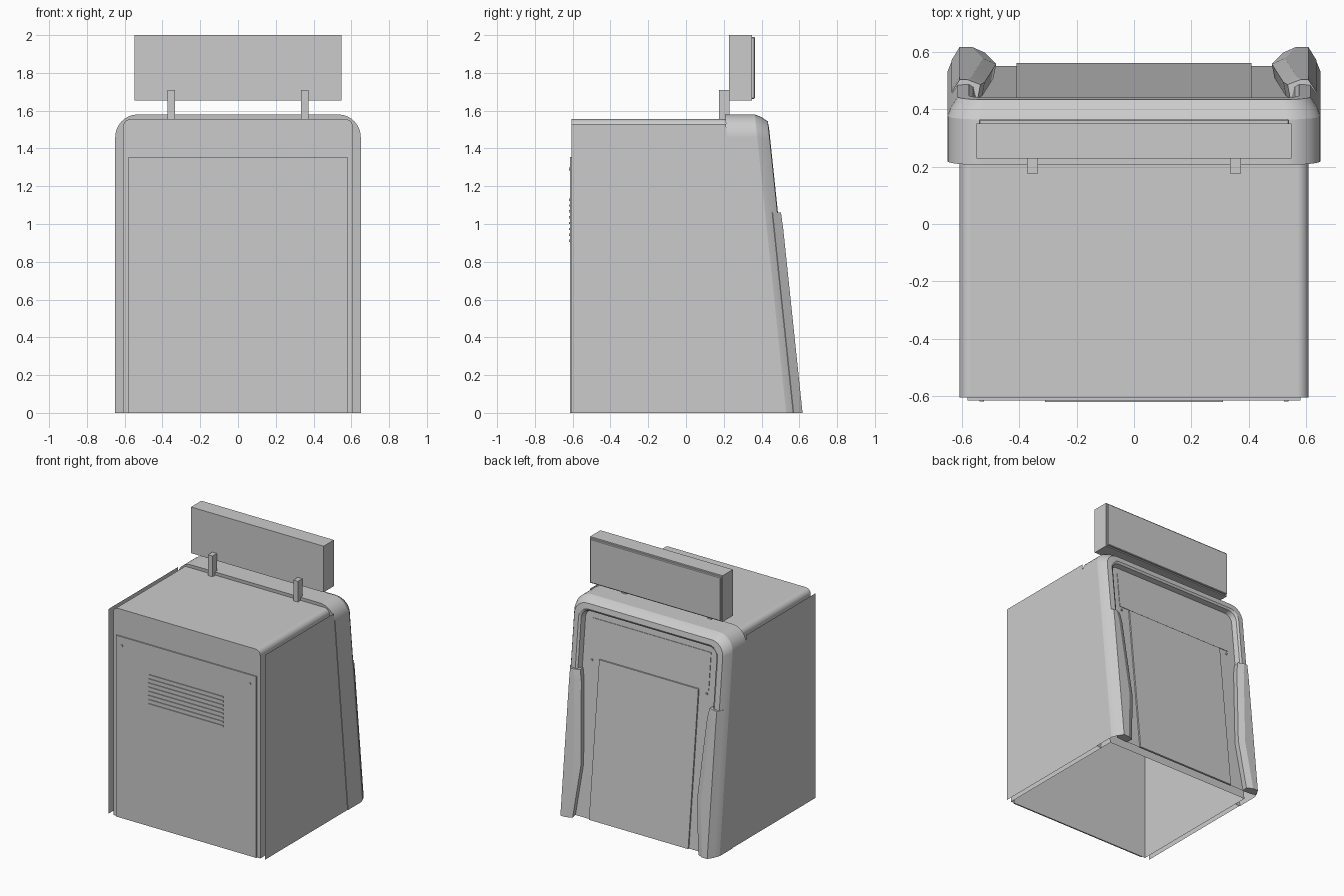
import bpy, bmesh, math
from mathutils import Vector

if "Cube" in bpy.data.objects:
    bpy.data.objects.remove(bpy.data.objects["Cube"], do_unlink=True)

grey = bpy.data.materials.new("plain_grey")
grey.use_nodes = True
COLOUR = (0.6, 0.6, 0.6, 1)
grey.diffuse_color = COLOUR
grey.node_tree.nodes["Principled BSDF"].inputs["Base Color"].default_value = COLOUR

SLOPE = 0.105  # lean of the rear face


def finish(name, bm, angle=20):
    """Turn a bmesh into a shaded object whose large faces stay flat."""
    bmesh.ops.recalc_face_normals(bm, faces=bm.faces)
    mesh = bpy.data.meshes.new(name)
    bm.to_mesh(mesh)
    bm.free()
    mesh.materials.append(grey)
    obj = bpy.data.objects.new(name, mesh)
    bpy.context.collection.objects.link(obj)
    bpy.ops.object.select_all(action="DESELECT")
    obj.select_set(True)
    bpy.context.view_layer.objects.active = obj
    bpy.ops.object.shade_smooth_by_angle(angle=math.radians(angle))
    weighted = obj.modifiers.new("flat_faces", "WEIGHTED_NORMAL")
    weighted.keep_sharp = True


def arch(w, top, r, y, lean=SLOPE, steps=8):
    """Arch outline standing on the ground, leaning with height."""
    half = [(w, 0)]
    for i in range(steps + 1):
        a = math.pi / 2 * i / steps
        half.append((w - r + r * math.cos(a), top - r + r * math.sin(a)))
    pts = half + [(-x, z) for x, z in reversed(half)]
    return [Vector((x, y - lean * z, z)) for x, z in pts]


def loft(bm, sections, closed=False):
    """Skin a row of equal-length sections and return their vertices."""
    rows = [[bm.verts.new(p) for p in s] for s in sections]
    n = len(rows[0])
    for a, b in zip(rows, rows[1:]):
        for i in range(n if closed else n - 1):
            j = (i + 1) % n
            bm.faces.new((a[i], a[j], b[j], b[i]))
    return rows


def box(name, lo, hi, bevel=0.0, lean=False):
    """Box between two corners; leaning boxes follow the rear face."""
    bm = bmesh.new()
    bmesh.ops.create_cube(bm, size=1)
    lo, hi = Vector(lo), Vector(hi)
    for v in bm.verts:
        v.co = Vector([(lo[k] + hi[k]) / 2 + v.co[k] * (hi[k] - lo[k]) for k in range(3)])
    if bevel:
        bmesh.ops.bevel(bm, geom=bm.edges[:], offset=bevel, segments=1, affect="EDGES")
    if lean:
        for v in bm.verts:
            v.co.y -= SLOPE * v.co.z
    finish(name, bm)


def screw(name, x, y, z):
    bm = bmesh.new()
    bmesh.ops.create_cone(bm, cap_ends=True, segments=12, radius1=0.008, radius2=0.008, depth=0.01)
    for v in bm.verts:
        v.co = Vector((x + v.co.x, y + v.co.z, z + v.co.y))
    finish(name, bm)


# Cabinet shell, open underneath
bm = bmesh.new()
rows = loft(bm, [arch(0.608, 1.555, 0.04, -0.605, 0), arch(0.608, 1.555, 0.04, 0.47)])
bm.faces.new(rows[0])
bm.faces.new(rows[-1])
finish("cabinet_shell", bm)

# Rear surround: stepped arch frame with a recessed back panel
bm = bmesh.new()
steps = [(0.04, 0.372), (0, 0.372), (0, 0.53), (0.012, 0.56), (0.036, 0.595),
         (0.075, 0.598), (0.09, 0.588), (0.1, 0.55)]
rows = loft(bm, [arch(0.65 - i, 1.58 - i, 0.12 - 0.6 * i, y) for i, y in steps])
bm.faces.new(rows[-1])
finish("rear_surround", bm)

# Rear door and upper cover plates
box("rear_door", (-0.41, 0.545, 0.0), (0.41, 0.561, 1.15), lean=True)
box("rear_upper_cover", (-0.49, 0.545, 1.156), (0.49, 0.554, 1.43), lean=True)

for side, label in ((1, "left"), (-1, "right")):
    # Thin side sheet standing just outside the cabinet
    bm = bmesh.new()
    corners = ((-0.605, 0), (0.372, 0), (0.372 - SLOPE * 1.53, 1.53), (-0.605, 1.53))
    bm.faces.new([bm.verts.new((side * 0.646, y, z)) for y, z in corners])
    finish(label + "_side_sheet", bm)

    # Side grip on the rear face
    bm = bmesh.new()
    sections = []
    for z, inner, front in ((0, 0.52, 0.617), (0.38, 0.48, 0.617), (0.98, 0.52, 0.617), (1.06, 0.535, 0.614)):
        outline = [(0.615, 0.552), (0.636, 0.57), (0.607, front), (inner + 0.045, front),
                   (inner, 0.597), (inner + 0.01, 0.545)]
        sections.append([Vector((side * x, y - SLOPE * z, z)) for x, y in outline])
    rows = loft(bm, sections, closed=True)
    bm.faces.new(rows[0])
    bm.faces.new(rows[-1])
    finish(label + "_rear_grip", bm, 10)

    # Sign post and fixings
    x = side * 0.353
    box(label + "_sign_post", (x - 0.019, 0.176, 1.54), (x + 0.019, 0.23, 1.71))
    screw(label + "_front_screw", side * 0.53, -0.614, 1.29)
    screw(label + "_rear_screw", side * 0.475, 0.553 - SLOPE * 1.13, 1.13)

# Front service panel with louvres
box("front_panel", (-0.58, -0.614, 0.0), (0.58, -0.604, 1.355))
for i in range(8):
    z = 0.912 + i * 0.031
    box(f"vent_slat_{i + 1}", (-0.31, -0.62, z - 0.006), (0.31, -0.612, z + 0.006))

# Sign board and its raised rear face
box("sign_board", (-0.548, 0.228, 1.655), (0.548, 0.35, 2.0))
box("sign_face", (-0.54, 0.34, 1.663), (0.54, 0.365, 1.99), 0.004)
